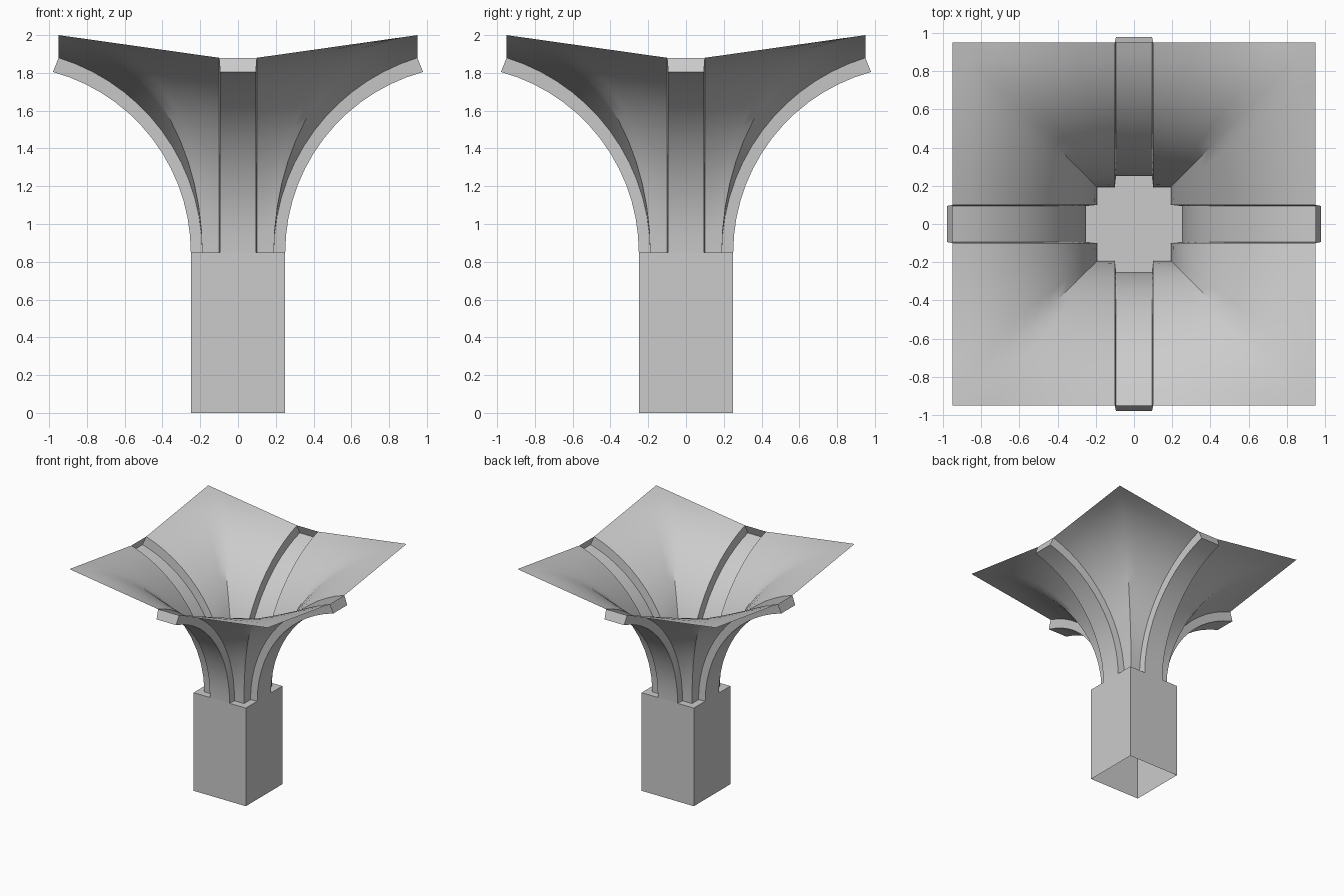
import bpy, bmesh
from math import atan2, sin, cos, pi, radians, sqrt
from mathutils import Matrix, Vector

cube = bpy.data.objects.get("Cube")
if cube:
    bpy.data.objects.remove(cube, do_unlink=True)

STEPS = 14      # segments along each curve
HALF = 0.1      # half width of a rib
NECK = 0.85     # height of the pedestal

stone = bpy.data.materials.new("plain_grey")
stone.use_nodes = True
grey = (0.6, 0.6, 0.6, 1)
stone.diffuse_color = grey
stone.node_tree.nodes["Principled BSDF"].inputs["Base Color"].default_value = grey


def arc(r0, r1, z1):
    """Circular arc that leaves the neck vertically and flares out to (r1, z1)."""
    run, rise = r1 - r0, z1 - NECK
    turn = 2 * atan2(run, rise)
    radius = rise / sin(turn)
    angles = [turn * i / STEPS for i in range(STEPS + 1)]
    return [(r0 + radius * (1 - cos(a)), NECK + radius * sin(a)) for a in angles]


def finish(name, bm):
    mesh = bpy.data.meshes.new(name)
    bm.to_mesh(mesh)
    bm.free()
    mesh.materials.append(stone)
    obj = bpy.data.objects.new(name, mesh)
    bpy.context.collection.objects.link(obj)
    return obj


def loft(name, rows, turn, cap=False):
    """Skin rows of points, then turn the part about the vertical axis."""
    bm = bmesh.new()
    grid = [[bm.verts.new(p) for p in row] for row in rows]
    for low, high in zip(grid, grid[1:]):
        for j in range(len(low) - 1):
            bm.faces.new((low[j], low[j + 1], high[j + 1], high[j]))
    if cap:
        bm.faces.new(grid[-1])
    bm.transform(Matrix.Rotation(turn, 4, 'Z'))
    return finish(name, bm)


# Pedestal: a box open underneath
bm = bmesh.new()
bmesh.ops.create_cube(bm, size=1)
bmesh.ops.scale(bm, vec=(0.5, 0.5, NECK), verts=bm.verts)
bmesh.ops.translate(bm, vec=(0, 0, NECK / 2), verts=bm.verts)
bmesh.ops.delete(bm, geom=[f for f in bm.faces if f.normal.z < -0.5], context='FACES')
finish("pedestal", bm)

# Guiding curves: panel edge beside a rib, outer rib face, diagonal fold
edge = arc(0.19, 0.95, 1.88)
outer = arc(0.25, 0.98, 1.805)
fold = arc(0.19 * sqrt(2), 0.95 * sqrt(2), 2.0)

# Vault panel rows: straight from a rib to the fold, then to the next rib
panel_rows = []
for (r, z), (d, top) in zip(edge, fold):
    a = Vector((r, HALF, z))
    b = Vector((d / sqrt(2), d / sqrt(2), top))
    c = Vector((HALF, r, z))
    row = [a.lerp(b, k / 4) for k in range(4)] + [b.lerp(c, k / 4) for k in range(5)]
    panel_rows.append(row)

# Rib rows: a channel open towards the inside of the vault
rib_rows = []
for (ri, zi), (ro, zo) in zip(edge, outer):
    w = HALF * 0.94
    rib_rows.append([(ri, -HALF, zi), (ro, -w, zo), (ro, w, zo), (ri, HALF, zi)])

sides = ["left", "back", "right", "front"]
corners = ["back_left", "back_right", "front_right", "front_left"]
curved = []
for i in range(4):
    curved.append(loft(sides[i] + "_rib", rib_rows, i * pi / 2, cap=True))
    curved.append(loft(corners[i] + "_vault_panel", panel_rows, i * pi / 2))

# Smooth curves with crisp rib edges
bpy.ops.object.select_all(action='DESELECT')
for obj in curved:
    obj.select_set(True)
bpy.context.view_layer.objects.active = curved[0]
bpy.ops.object.shade_smooth_by_angle(angle=radians(35))
